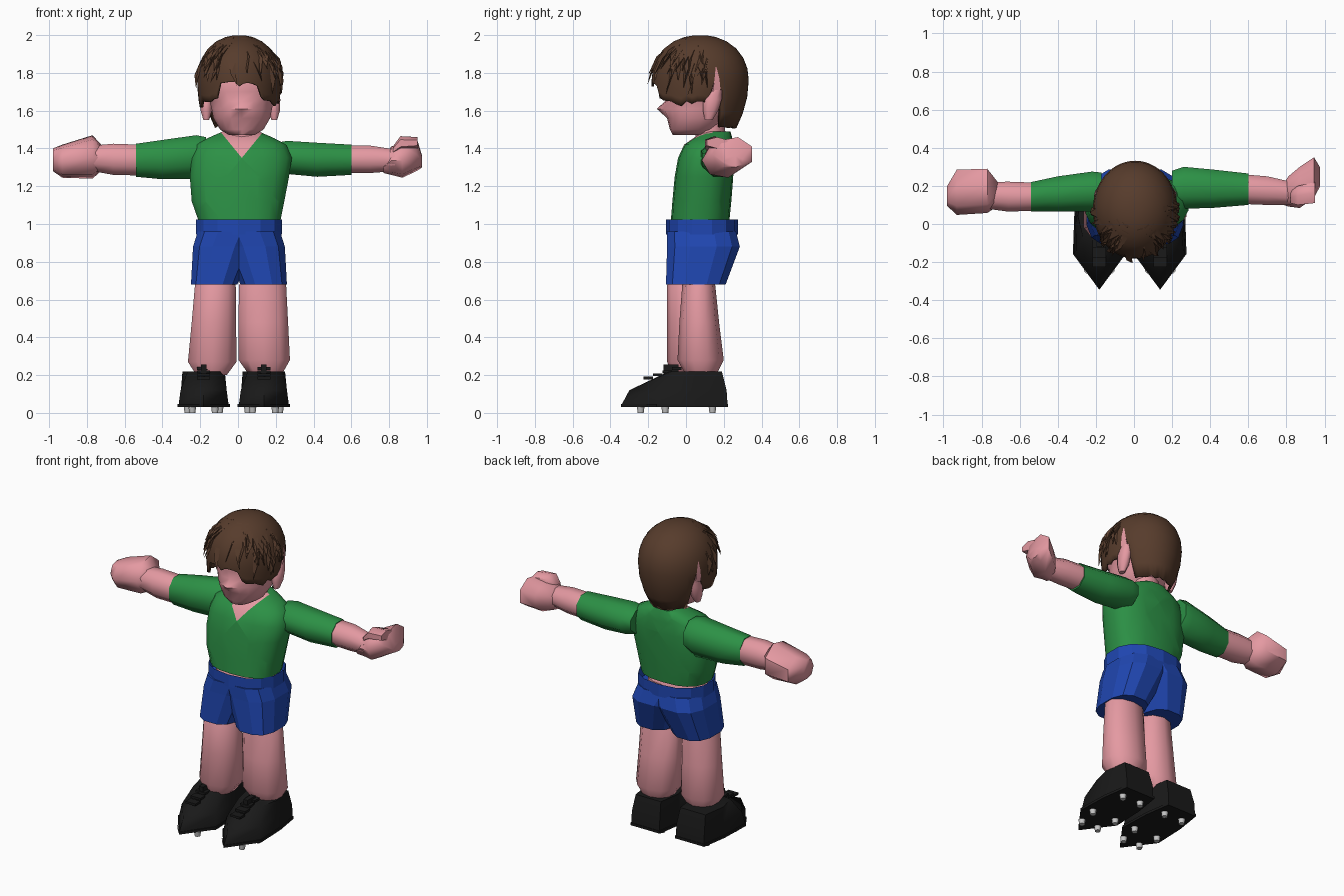
import bpy, bmesh, math, random
from mathutils import Vector

if "Cube" in bpy.data.objects:
    bpy.data.objects.remove(bpy.data.objects["Cube"])

random.seed(4)


def material(name, rgb):
    m = bpy.data.materials.new(name)
    m.diffuse_color = (*rgb, 1)
    m.use_nodes = True
    m.node_tree.nodes["Principled BSDF"].inputs["Base Color"].default_value = m.diffuse_color
    return m


SKIN = material("pink skin", (0.78, 0.32, 0.36))
GREEN = material("shirt green", (0.025, 0.28, 0.06))
BLUE = material("shorts blue", (0.014, 0.062, 0.44))
HAIR = material("brown hair", (0.095, 0.045, 0.025))
BLACK = material("boot black", (0.010, 0.010, 0.010))
GREY = material("stud grey", (0.55, 0.55, 0.55))


def mesh_object(name, verts, faces, mat):
    me = bpy.data.meshes.new(name)
    me.from_pydata(verts, [], faces)
    bm = bmesh.new()
    bm.from_mesh(me)
    bmesh.ops.recalc_face_normals(bm, faces=bm.faces)
    bm.to_mesh(me)
    bm.free()
    me.materials.append(mat)
    ob = bpy.data.objects.new(name, me)
    bpy.context.collection.objects.link(ob)
    return ob


def skin_rings(name, rings, mat, caps=(True, True)):
    """Join equal point loops into a tube."""
    n = len(rings[0])
    faces = [(r * n + i, r * n + (i + 1) % n, (r + 1) * n + (i + 1) % n, (r + 1) * n + i)
             for r in range(len(rings) - 1) for i in range(n)]
    if caps[0]:
        faces.append(tuple(range(n))[::-1])
    if caps[1]:
        faces.append(tuple(range((len(rings) - 1) * n, len(rings) * n)))
    return mesh_object(name, [p for r in rings for p in r], faces, mat)


def loft(name, rows, n, mat, axis="z", p=2.0, caps=(True, True)):
    """Rows are (position on axis, low u, high u, low v, high v)."""
    unit = []
    for i in range(n):
        a = 2 * math.pi * (i + 0.5) / n
        c, s = math.cos(a), math.sin(a)
        unit.append((math.copysign(abs(c) ** (2 / p), c), math.copysign(abs(s) ** (2 / p), s)))
    mx, my = max(u for u, v in unit), max(v for u, v in unit)
    rings = []
    for w, u0, u1, v0, v1 in rows:
        ring = []
        for u, v in unit:
            a = (u0 + u1) / 2 + u / mx * (u1 - u0) / 2
            b = (v0 + v1) / 2 + v / my * (v1 - v0) / 2
            ring.append((a, b, w) if axis == "z" else (w, a, b))
        rings.append(ring)
    return skin_rings(name, rings, mat, caps)


# Shirt body with a skin coloured V neck cut into its front
torso = loft("shirt_body", [(1.02, -.21, .225, -.08, .23), (1.12, -.245, .245, -.072, .24),
                            (1.25, -.255, .27, -.06, .25), (1.35, -.245, .285, -.042, .255),
                            (1.42, -.22, .255, -.01, .25), (1.455, -.16, .19, .04, .245),
                            (1.49, -.08, .11, .09, .235)], 18, GREEN, p=2.5)
torso.data.materials.append(SKIN)
bm = bmesh.new()
bm.from_mesh(torso.data)
for s in (-1, 1):
    bmesh.ops.bisect_plane(bm, geom=bm.verts[:] + bm.edges[:] + bm.faces[:],
                           plane_co=(.02, 0, 1.35), plane_no=(s * .11, 0, -.09))
for f in bm.faces:
    c = f.calc_center_median()
    if c.y < .13 and c.z - 1.35 > abs(c.x - .02) * 1.22:
        f.material_index = 1
bm.to_mesh(torso.data)
bm.free()

# Waist and neck
loft("waist", [(.90, -.18, .19, -.06, .21), (.99, -.18, .19, -.06, .21)], 14, SKIN, p=2.3)
loft("neck", [(1.40, -.075, .115, .05, .22), (1.55, -.06, .10, .05, .20)], 10, SKIN)

# Arms: sleeves, forearms and fists, rows run outward along x
loft("left_sleeve", [(-.17, .08, .27, 1.27, 1.46), (-.22, .065, .275, 1.24, 1.47),
                     (-.40, .065, .25, 1.237, 1.445), (-.54, .065, .22, 1.25, 1.425)],
     8, GREEN, "x", 2)
loft("left_forearm", [(-.52, .07, .217, 1.257, 1.42), (-.66, .065, .222, 1.26, 1.425),
                      (-.77, .08, .22, 1.28, 1.415)], 8, SKIN, "x", 2)
loft("left_fist", [(-.715, .10, .22, 1.29, 1.41), (-.77, .07, .29, 1.24, 1.47),
                   (-.93, .06, .285, 1.245, 1.42), (-.98, .10, .20, 1.28, 1.40)],
     7, SKIN, "x", 2)
loft("right_sleeve", [(.20, .09, .28, 1.28, 1.43), (.26, .08, .30, 1.265, 1.44),
                      (.42, .085, .285, 1.25, 1.43), (.60, .10, .265, 1.26, 1.42)],
     8, GREEN, "x", 2)
loft("right_forearm", [(.58, .105, .26, 1.27, 1.415), (.70, .10, .25, 1.27, 1.415),
                       (.83, .10, .22, 1.28, 1.395)], 8, SKIN, "x", 2)
loft("right_fist", [(.77, .11, .19, 1.27, 1.33), (.81, .10, .25, 1.26, 1.41),
                    (.87, .095, .30, 1.245, 1.43), (.945, .15, .35, 1.28, 1.46),
                    (.975, .20, .30, 1.30, 1.36)], 7, SKIN, "x", 2)
loft("right_thumb", [(.82, .11, .17, 1.37, 1.41), (.86, .10, .20, 1.39, 1.465),
                     (.95, .11, .22, 1.40, 1.46)], 6, SKIN, "x")

# Shorts: open waistband and two flared legs that overlap at the crotch
loft("waistband", [(.945, -.222, .233, -.105, .275), (1.025, -.222, .233, -.105, .275)],
     14, BLUE, p=2.35, caps=(False, False))
for side, s in (("left", -1), ("right", 1)):
    rows = []
    for z, a, b, y0, y1 in ((.96, -.12, .218, -.10, .265), (.88, -.08, .243, -.10, .285),
                            (.68, .008, .254, -.106, .21)):
        lo, hi = sorted((s * a + .005, s * b + .005))
        rows.append((z, lo, hi, y0, y1))
    loft(side + "_shorts_leg", rows, 12, BLUE, p=2.6)

# Bare legs
loft("left_leg", [(.20, -.22, -.06, -.07, .12), (.27, -.265, -.008, -.10, .15),
                  (.48, -.245, -.01, -.10, .14), (.675, -.228, -.012, -.10, .13),
                  (.74, -.20, -.05, -.06, .12)], 10, SKIN, p=2.1)
loft("right_leg", [(.20, .06, .23, .0, .16), (.28, .003, .275, -.045, .20),
                   (.48, .003, .265, -.035, .175), (.675, .005, .255, -.02, .155),
                   (.74, .05, .22, -.01, .14)], 10, SKIN, p=2.1)


# Boots: pointed outlines stacked upward, with sole, laces and studs
def outline(half, z, cx):
    pts = half + [(-x, y) for x, y in reversed(half) if x > 0]
    return [(cx + x, y, z) for x, y in pts]


def box(name, centre, size, mat):
    x, y, z = (v / 2 for v in size)
    v = [(centre[0] + a * x, centre[1] + b * y, centre[2] + c * z)
         for a in (-1, 1) for b in (-1, 1) for c in (-1, 1)]
    return mesh_object(name, v, [(0, 1, 3, 2), (4, 6, 7, 5), (0, 4, 5, 1),
                                 (2, 3, 7, 6), (0, 2, 6, 4), (1, 5, 7, 3)], mat)


SOLE = [(0, -.34), (.132, -.155), (.125, .05), (.10, .22)]
MID = [(0, -.30), (.122, -.14), (.12, .05), (.10, .215)]
TOP = [(0, -.09), (.085, -.075), (.112, .04), (.09, .19)]
for side, cx in (("left", -.182), ("right", .137)):
    skin_rings(side + "_boot", [outline(h, z, cx) for h, z in
                                ((SOLE, .045), (MID, .12), (TOP, .22))], BLACK)
    wide = [(x * 1.05, y * 1.015) for x, y in SOLE]
    skin_rings(side + "_sole", [outline(wide, z, cx) for z in (.03, .046)], BLACK)
    for k in range(4):
        t = k / 3
        box(f"{side}_lace_{k}", (cx, -.20 + .15 * t, .185 + .05 * t), (.07, .05, .014), BLACK)
    box(side + "_lace_knot", (cx, -.08, .23), (.03, .08, .05), BLACK)
    for k, (x, y) in enumerate(((.06, -.24), (.085, -.11), (.065, .14))):
        for s in (-1, 1):
            px = cx + s * x
            loft(f"{side}_stud_{k}_{s}", [(0, px - .016, px + .016, y - .016, y + .016),
                                          (.032, px - .02, px + .02, y - .02, y + .02)], 8, GREY)

# Head with a nose pulled out of the face, and ears
head = loft("head", [(1.472, -.05, .09, -.07, .12), (1.50, -.095, .135, -.085, .16),
                     (1.56, -.13, .17, -.10, .21), (1.61, -.14, .18, -.115, .24),
                     (1.65, -.15, .187, -.11, .26), (1.70, -.185, .21, -.115, .28),
                     (1.77, -.19, .207, -.11, .28), (1.86, -.15, .17, -.07, .24),
                     (1.93, -.09, .11, 0, .17)], 18, SKIN, p=2.2)
for v in head.data.vertices:
    if abs(v.co.z - 1.61) < .01 and v.co.y < 0:
        v.co.y -= max(0, .04 - abs(v.co.x - .02) * .45)
for side, s in (("left", -1), ("right", 1)):
    x = .012 + s * .18
    loft(side + "_ear", [(1.55, x - .015, x + .015, .10, .14),
                         (1.60, x - .03, x + .03, .09, .17),
                         (1.66, x - .032, x + .032, .09, .19),
                         (1.71, x - .025, x + .025, .13, .19)], 8, SKIN)


# Hair: a dome whose lower edge changes with direction
def hair_point(a, z, off=0.0):
    if z > 1.76:
        k = min(1, (z - 1.76) / .24)
        fx = fy = (1 - k ** 2.15) ** (1 / 2.15)
    else:
        k = (1.76 - z) / .26
        fx, fy = 1 - .36 * k * k, 1 - .27 * k * k
        if math.cos(a) > 0:
            fx, fy = 1 - .2 * k * k, 1.0
    return Vector((.006 + math.sin(a) * (.222 * fx + off),
                   .075 - math.cos(a) * (.257 * fy + off), z))


def hair_edge(a):
    d = abs(math.degrees(a))
    if d < 28:
        return 1.745 + random.uniform(-.02, .012)
    if d < 46:
        return 1.68 + random.uniform(-.03, .02)
    if d < 101:
        return 1.63 + random.uniform(-.02, .025)
    if d < 114:
        return 1.75
    return 1.505 + random.uniform(0, .015)


N = 54
angles = [-math.pi + 2 * math.pi * i / N for i in range(N)]
edges = [hair_edge(a) for a in angles]
rings = [[hair_point(a, 1.76 + .239 * math.cos(math.radians(h))) for a in angles]
         for h in (3, 16, 30, 45, 60, 75, 90)]
rings += [[hair_point(a, 1.76 + (e - 1.76) * t) for a, e in zip(angles, edges)]
          for t in (.35, .7, 1)]
hair = skin_rings("hair", rings, HAIR, (True, False))
thick = hair.modifiers.new("thickness", "SOLIDIFY")
thick.thickness = .012
thick.offset = -1

# Narrow bare parting above each ear, tapering to a point
for side, s in (("left", -1), ("right", 1)):
    strip = [hair_point(s * math.radians(d), z, .004) for d, z in
             ((105, 1.70), (115, 1.70), (107, 1.77), (113, 1.77), (109, 1.83), (110, 1.83))]
    mesh_object(side + "_parting", strip, [(0, 1, 3, 2), (2, 3, 5, 4)], SKIN)

# Loose locks lying over the front and sides, long ones falling from the crown
verts, faces = [], []
for k in range(46):
    long = k % 3 == 0
    a = random.uniform(-1.1, 1.1) if long else random.uniform(-1.7, 1.7)
    z0 = random.uniform(1.95, 1.99) if long else random.uniform(1.84, 1.95)
    z1 = random.uniform(1.76, 1.87) if long else z0 - random.uniform(.09, .17)
    w = .16 if long else .09
    b = len(verts)
    verts += [hair_point(a - w, z0), hair_point(a + w, z0),
              hair_point(a, (z0 + z1) / 2, .016),
              hair_point(a + random.uniform(-.15, .15), z1, .008 + .016 * max(0, math.cos(a)))]
    faces += [(b, b + 2, b + 3), (b + 1, b + 3, b + 2), (b, b + 1, b + 2), (b, b + 3, b + 1)]
mesh_object("hair_locks", verts, faces, HAIR)

# Soft shading on the rounded parts only
bpy.ops.object.select_all(action="DESELECT")
for ob in bpy.data.objects:
    if not any(w in ob.name for w in ("shorts", "waistband", "sole", "lace", "locks")):
        ob.select_set(True)
        bpy.context.view_layer.objects.active = ob
bpy.ops.object.shade_smooth_by_angle(angle=math.radians(55))
